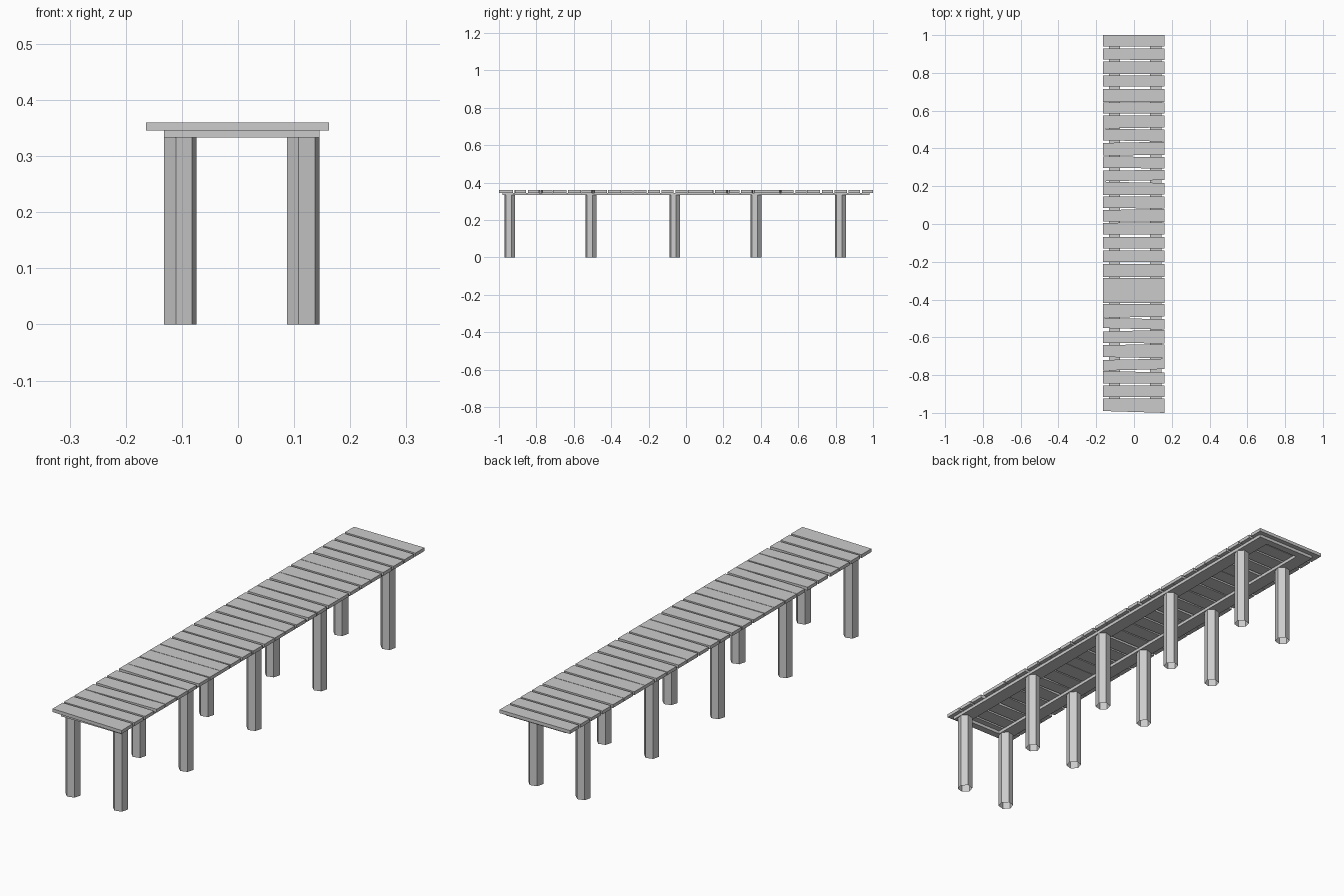
import bpy, bmesh, math

if "Cube" in bpy.data.objects:
    bpy.data.objects.remove(bpy.data.objects["Cube"])


def make_object(name, bm):
    bmesh.ops.recalc_face_normals(bm, faces=bm.faces)
    mesh = bpy.data.meshes.new(name)
    bm.to_mesh(mesh)
    bm.free()
    ob = bpy.data.objects.new(name, mesh)
    bpy.context.collection.objects.link(ob)
    return ob


def prism(name, outline, z0, z1):
    # closed solid from a flat outline
    bm = bmesh.new()
    face = bm.faces.new([bm.verts.new((x, y, z0)) for x, y in outline])
    ret = bmesh.ops.extrude_face_region(bm, geom=[face], use_keep_orig=True)
    top = [v for v in ret["geom"] if isinstance(v, bmesh.types.BMVert)]
    bmesh.ops.translate(bm, verts=top, vec=(0, 0, z1 - z0))
    return make_object(name, bm)


def box(name, x0, x1, y0, y1, z0, z1):
    return prism(name, [(x0, y0), (x1, y0), (x1, y1), (x0, y1)], z0, z1)


RAIL_Z, DECK_Z, TOP_Z = 0.333, 0.346, 0.36

# Six-sided posts, open at the foot
for i, y in enumerate((-0.942, -0.508, -0.06, 0.374, 0.826)):
    for side, x in (("left", -0.103), ("right", 0.116)):
        bm = bmesh.new()
        rings = []
        for z in (0, RAIL_Z):
            rings.append([bm.verts.new((x + 0.03 * math.cos(math.radians(15 + 60 * k)),
                                        y + 0.03 * math.sin(math.radians(15 + 60 * k)), z))
                          for k in range(6)])
        for k in range(6):
            n = (k + 1) % 6
            bm.faces.new((rings[0][k], rings[0][n], rings[1][n], rings[1][k]))
        make_object(f"{side}_post_{i + 1}", bm)

# Side rails and end beams under the deck
box("left_rail", -0.132, -0.073, -0.98, 0.98, RAIL_Z, DECK_Z)
box("right_rail", 0.086, 0.145, -0.98, 0.98, RAIL_Z, DECK_Z)
box("front_beam", -0.073, 0.086, -0.98, -0.95, RAIL_Z, DECK_Z)
box("back_beam", -0.073, 0.086, 0.95, 0.98, RAIL_Z, DECK_Z)

# Gaps between planks: y, width at left end, width at right end
gaps = [
    (-0.92, .008, .010), (-0.85, .010, .010), (-0.777, .002, .018),
    (-0.712, .016, .002), (-0.635, .010, .006), (-0.56, .018, .002),
    (-0.497, .001, .014), (-0.42, .006, .006), (-0.347, .002, .002),
    (-0.283, .004, .006), (-0.207, .010, .010), (-0.135, .008, .008),
    (-0.062, .012, .012), (0.01, .008, .003), (0.08, .012, .002),
    (0.15, .008, .010), (0.225, .002, .016), (0.29, .014, .008),
    (0.36, .004, .012), (0.436, .014, .001), (0.505, .001, .012),
    (0.58, .010, .010), (0.645, .002, .002), (0.722, .012, .012),
    (0.79, .008, .010), (0.865, .010, .008), (0.935, .010, .010),
]

# Uneven deck planks
XL, XR = -0.164, 0.162
low = (-0.99, -1.0)
for i, (y, wl, wr) in enumerate(gaps + [(1.0, 0, 0)]):
    outline = [(XL, low[0]), (XR, low[1]), (XR, y - wr / 2), (XL, y - wl / 2)]
    prism(f"plank_{i + 1}", outline, DECK_Z, TOP_Z)
    low = (y + wl / 2, y + wr / 2)
